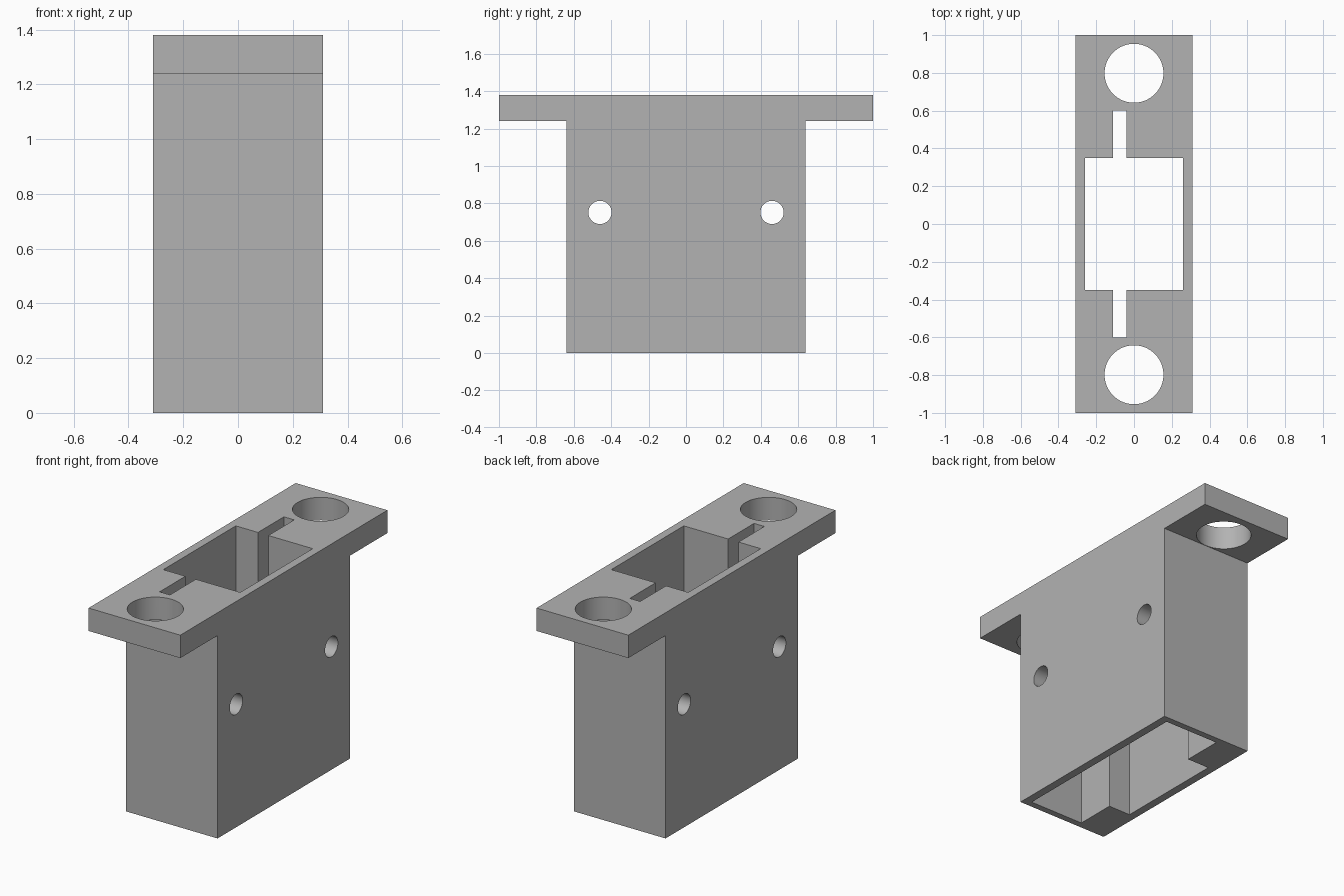
import bpy, bmesh, math
from mathutils import Matrix

cube = bpy.data.objects.get("Cube")
if cube:
    bpy.data.objects.remove(cube, do_unlink=True)

grey = bpy.data.materials.new("light grey")
grey.use_nodes = True
colour = (0.45, 0.45, 0.45, 1)
grey.diffuse_color = colour
grey.node_tree.nodes["Principled BSDF"].inputs["Base Color"].default_value = colour


def make_object(name, bm):
    bmesh.ops.recalc_face_normals(bm, faces=bm.faces)
    mesh = bpy.data.meshes.new(name)
    bm.to_mesh(mesh)
    bm.free()
    mesh.materials.append(grey)
    obj = bpy.data.objects.new(name, mesh)
    bpy.context.collection.objects.link(obj)
    return obj


def prism(name, points, direction):
    """Extrude a closed outline along a direction."""
    bm = bmesh.new()
    face = bm.faces.new([bm.verts.new(p) for p in points])
    ext = bmesh.ops.extrude_face_region(bm, geom=[face])
    verts = [v for v in ext["geom"] if isinstance(v, bmesh.types.BMVert)]
    bmesh.ops.translate(bm, verts=verts, vec=direction)
    return make_object(name, bm)


def cylinder(name, centre, radius, depth, axis):
    bm = bmesh.new()
    turn = Matrix.Rotation(math.pi / 2, 4, "Y") if axis == "X" else Matrix()
    bmesh.ops.create_cone(bm, cap_ends=True, segments=64, radius1=radius,
                          radius2=radius, depth=depth,
                          matrix=Matrix.Translation(centre) @ turn)
    return make_object(name, bm)


def cut(target, cutter):
    """Subtract the cutter and remove it."""
    cutter.hide_render = True
    mod = target.modifiers.new("cut", "BOOLEAN")
    mod.operation, mod.solver, mod.object = "DIFFERENCE", "EXACT", cutter
    bpy.context.view_layer.objects.active = target
    bpy.ops.object.modifier_apply(modifier=mod.name)
    bpy.data.objects.remove(cutter, do_unlink=True)


W, BODY, TOP, LEDGE = 0.31, 0.64, 1.38, 1.24
WALL, WELL, SLOT_END = 0.26, 0.35, 0.6
SLOT_L, SLOT_R, POCKET_TOP = -0.11, -0.04, 0.47

# T-shaped housing: body with mounting flange
half = [(BODY, 0), (BODY, LEDGE), (1, LEDGE), (1, TOP)]
outline = half + [(-y, z) for y, z in reversed(half)]
housing = prism("housing", [(-W, y, z) for y, z in outline], (2 * W, 0, 0))

# Central well with a narrow slot at each end, right through
side = [(WALL, WELL), (SLOT_R, WELL), (SLOT_R, SLOT_END),
        (SLOT_L, SLOT_END), (SLOT_L, WELL), (-WALL, WELL)]
plan = side + [(x, -y) for x, y in reversed(side)]
cut(housing, prism("well_cutter", [(x, y, -0.1) for x, y in plan], (0, 0, TOP + 0.2)))

# Wider pocket open at the bottom
plan = [(SLOT_L, -SLOT_END), (WALL, -SLOT_END), (WALL, SLOT_END), (SLOT_L, SLOT_END)]
cut(housing, prism("pocket_cutter", [(x, y, -0.1) for x, y in plan],
                   (0, 0, POCKET_TOP + 0.1)))

# Flange holes and cross holes at both ends
for s in (-1, 1):
    cut(housing, cylinder("flange_hole_cutter", (0, s * 0.798, 1.31), 0.156, 0.4, "Z"))
    cut(housing, cylinder("cross_hole_cutter", (0, s * 0.46, 0.752), 0.062, 1, "X"))

bpy.ops.object.select_all(action="DESELECT")
housing.select_set(True)
bpy.context.view_layer.objects.active = housing
bpy.ops.object.shade_smooth_by_angle(angle=math.radians(30))
